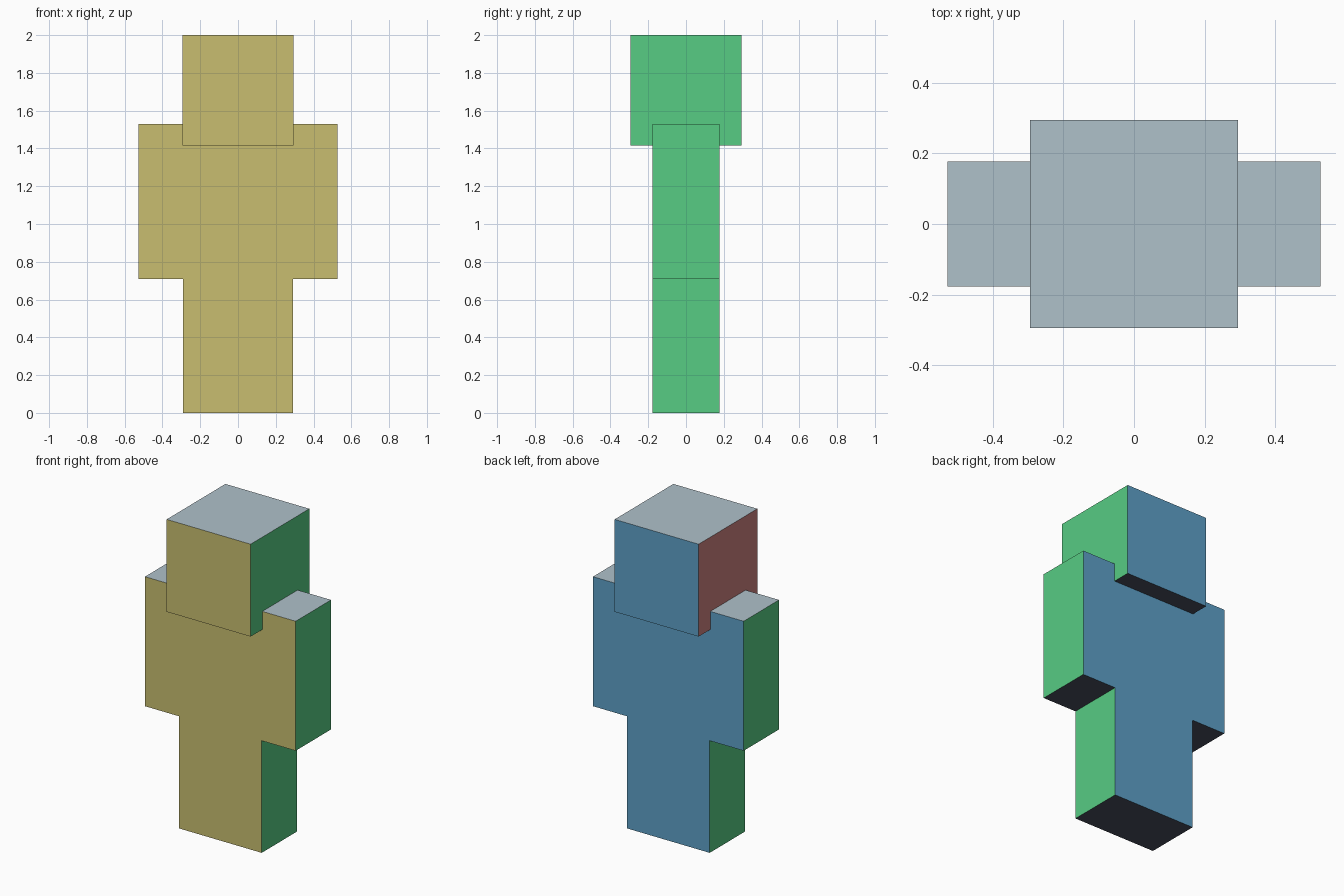
import bpy, bmesh
from mathutils import Vector

cube = bpy.data.objects.get("Cube")
if cube:
    bpy.data.objects.remove(cube, do_unlink=True)


def linear(c):
    c /= 255
    return c / 12.92 if c <= 0.04045 else ((c + 0.055) / 1.055) ** 2.4


def material(name, *rgb):
    mat = bpy.data.materials.new(name)
    color = [linear(c) for c in rgb] + [1]
    mat.use_nodes = True
    mat.diffuse_color = color
    mat.node_tree.nodes["Principled BSDF"].inputs["Base Color"].default_value = color
    return mat


tan = material("tan", 200, 190, 112)
blue = material("blue", 94, 161, 200)
green = material("green", 87, 204, 131)
red = material("dusty_red", 203, 129, 127)
grey = material("pale_grey", 175, 193, 202)
dark = material("dark_slate", 72, 78, 94)


def box(name, low, high, right_side=green):
    """Box between two corners, each face coloured by its direction."""
    low, high = Vector(low), Vector(high)
    sides = [((0, -1, 0), tan), ((0, 1, 0), blue), ((1, 0, 0), green),
             ((-1, 0, 0), right_side), ((0, 0, 1), grey), ((0, 0, -1), dark)]
    bm = bmesh.new()
    bmesh.ops.create_cube(bm, size=1)
    bmesh.ops.scale(bm, vec=high - low, verts=bm.verts)
    bmesh.ops.translate(bm, vec=(low + high) / 2, verts=bm.verts)
    bm.normal_update()
    for face in bm.faces:
        face.material_index = max(range(len(sides)),
                                  key=lambda i: face.normal.dot(Vector(sides[i][0])))
    mesh = bpy.data.meshes.new(name)
    for _, mat in sides:
        mesh.materials.append(mat)
    bm.to_mesh(mesh)
    bm.free()
    obj = bpy.data.objects.new(name, mesh)
    bpy.context.collection.objects.link(obj)
    return obj


HEAD = 0.294    # half width of the head
HIP = 0.29      # half width of torso and legs
ARM = 0.528     # outer reach of the arms
DEPTH = 0.177   # half depth of the body
WAIST, SHOULDER = 0.71, 1.53

# Head sits sunk into the shoulders
box("head", (-HEAD, -HEAD, 1.415), (HEAD, HEAD, 2), red)
box("torso", (-HIP, -DEPTH, WAIST), (HIP, DEPTH, SHOULDER))

# Arms and legs, one on each side
for side, sign in (("left", 1), ("right", -1)):
    for part, inner, outer, bottom, top in (("arm", HIP, ARM, WAIST, SHOULDER),
                                            ("leg", 0, HIP, 0, WAIST)):
        x0, x1 = sorted((sign * inner, sign * outer))
        box(f"{side}_{part}", (x0, -DEPTH, bottom), (x1, DEPTH, top))
